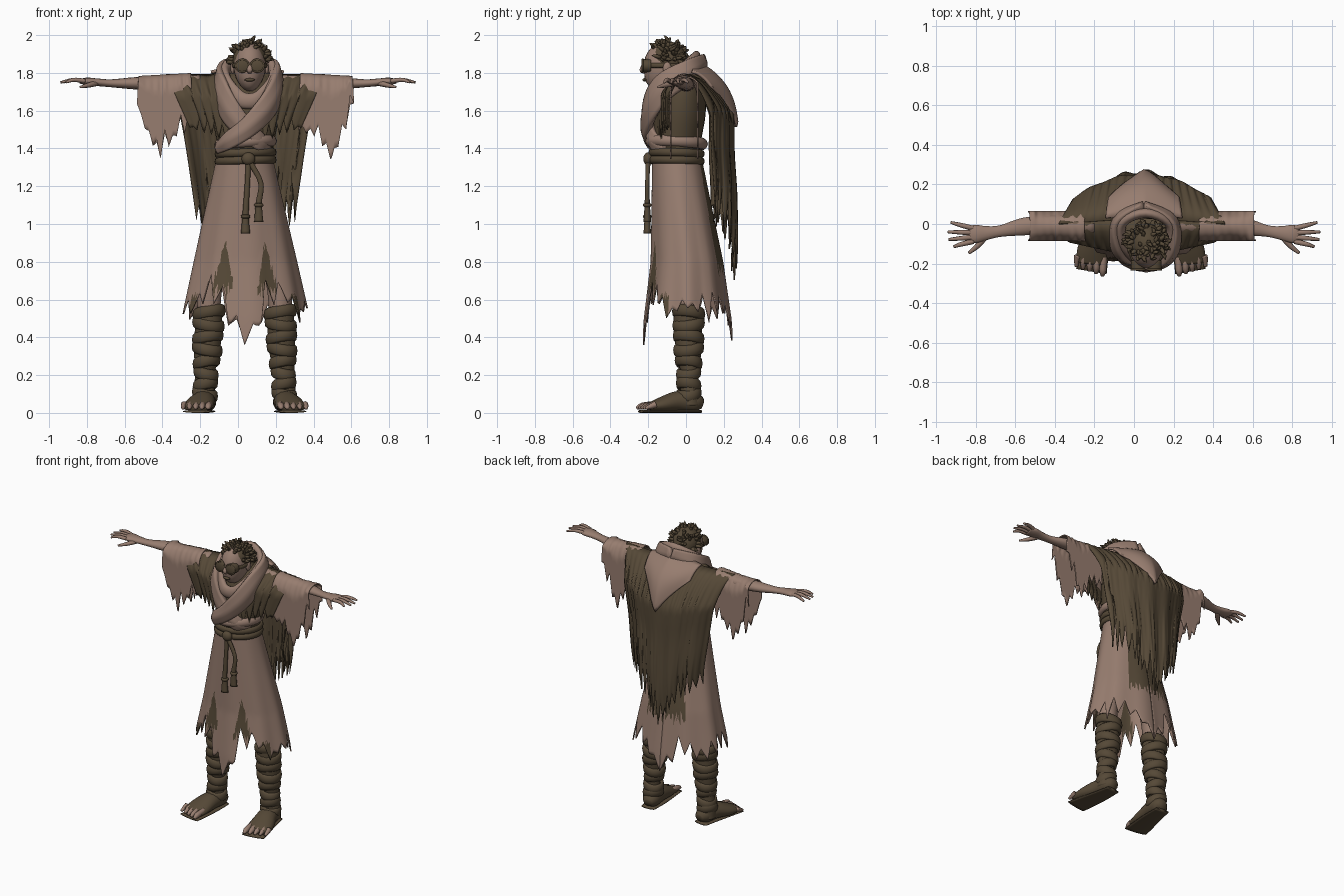
import bpy, bmesh, math, random
from mathutils import Vector

random.seed(4)
if "Cube" in bpy.data.objects:
    bpy.data.objects.remove(bpy.data.objects["Cube"], do_unlink=True)
CX = 0.04  # body axis


def material(name, rgb):
    m = bpy.data.materials.new(name)
    m.use_nodes = True
    m.diffuse_color = (*rgb, 1)
    bsdf = next(n for n in m.node_tree.nodes if n.type == 'BSDF_PRINCIPLED')
    bsdf.inputs["Base Color"].default_value = (*rgb, 1)
    return m


LIGHT = material("light_brown", (0.31, 0.205, 0.16))
DARK = material("dark_brown", (0.092, 0.066, 0.038))


def build(name, verts, faces, mat, thick=0):
    me = bpy.data.meshes.new(name)
    me.from_pydata([tuple(v) for v in verts], [], faces)
    bm = bmesh.new()
    bm.from_mesh(me)
    bmesh.ops.recalc_face_normals(bm, faces=bm.faces)
    bm.to_mesh(me)
    bm.free()
    me.materials.append(mat)
    me.materials.append(DARK if mat == LIGHT else LIGHT)
    ob = bpy.data.objects.new(name, me)
    bpy.context.scene.collection.objects.link(ob)
    for p in me.polygons:
        p.use_smooth = True
    if thick:
        mod = ob.modifiers.new("cloth", 'SOLIDIFY')
        mod.thickness, mod.offset = thick, 0
    return ob


def paint(ob, rule):
    for p in ob.data.polygons:
        if rule(p.center):
            p.material_index = 1


def lerp(table, x):
    for (a, p), (b, q) in zip(table, table[1:]):
        if x <= b:
            return p + (q - p) * max(0, (x - a) / (b - a))
    return table[-1][1]


def rag(n, lo, hi):
    """Jagged hem: lifts every second of n points by a random amount."""
    vals = [random.uniform(lo, hi) * (k % 2) + random.uniform(0, lo) for k in range(n + 1)]

    def f(t):
        i = min(int(t * n + 1e-6), n - 1)
        return vals[i] + (vals[i + 1] - vals[i]) * (t * n - i)
    return f


def sheet(name, f, nu, nv, mat, thick=0.008):
    verts = [f(i / nu, j / nv) for i in range(nu + 1) for j in range(nv + 1)]
    w = nv + 1
    faces = [(i * w + j, i * w + j + 1, (i + 1) * w + j + 1, (i + 1) * w + j)
             for i in range(nu) for j in range(nv)]
    return build(name, verts, faces, mat, thick)


def radial(p):
    return Vector((p.x - CX, p.y + 0.05, 0))


def tube(name, pts, sizes, mat, nrm=Vector((0, 0, 1)), n=14, closed=False, steps=5, ridge=0):
    """Sweep an ellipse (thickness along nrm, width across) on a smooth path."""
    P = [Vector(p) for p in pts]
    S = [Vector(s) for s in (sizes if isinstance(sizes, list) else [sizes] * len(P))]
    k = len(P)

    def spline(A, t):
        i = int(t)
        g = lambda j: A[j % k] if closed else A[max(0, min(k - 1, j))]
        a, b, c, d = g(i - 1), g(i), g(i + 1), g(i + 2)
        f = t - i
        return b + (c - a) * f / 2 + (2 * a - 5 * b + 4 * c - d) * f * f / 2 + (3 * b - a - 3 * c + d) * f ** 3 / 2
    m = k * steps if closed else (k - 1) * steps + 1
    C = [spline(P, i / steps) for i in range(m)]
    verts = []
    for i, c in enumerate(C):
        t = C[(i + 1) % m] - C[i - 1] if closed else C[min(i + 1, m - 1)] - C[max(i - 1, 0)]
        t.normalize()
        nn = nrm(c) if callable(nrm) else nrm
        side = t.cross(nn).normalized()
        nn = side.cross(t)
        s = spline(S, i / steps)
        for j in range(n):
            a = math.tau * j / n
            r = 1 + ridge * math.cos(5 * a)
            verts.append(c + (nn * s.x * math.cos(a) + side * s.y * math.sin(a)) * r)
    faces = [((i % m) * n + j, (i % m) * n + (j + 1) % n, ((i + 1) % m) * n + (j + 1) % n, ((i + 1) % m) * n + j)
             for i in range(m if closed else m - 1) for j in range(n)]
    if not closed:
        faces += [tuple(range(n)), tuple(range((m - 1) * n, m * n))]
    return build(name, verts, faces, mat)


def ring(name, c, rx, ry, size, mat, tilt=0.0, ridge=0):
    pts = [(c[0] + rx * math.cos(a), c[1] + ry * math.sin(a), c[2] + tilt * math.cos(a + 0.6))
           for a in (math.tau * i / 12 for i in range(12))]
    mid = Vector(c)
    return tube(name, pts, size, mat, lambda p: Vector((p.x - mid.x, p.y - mid.y, 0)), 8, True, 3, ridge)


def ball(name, c, r, mat):
    """Ellipsoid from a tube of stacked rings."""
    N = 14
    verts = [(c[0] + r[0] * math.sin(math.pi * i / N) * math.cos(math.tau * j / 24),
              c[1] + r[1] * math.sin(math.pi * i / N) * math.sin(math.tau * j / 24),
              c[2] + r[2] * math.cos(math.pi * i / N)) for i in range(N + 1) for j in range(24)]
    faces = [(i * 24 + j, i * 24 + (j + 1) % 24, i * 24 + 24 + (j + 1) % 24, i * 24 + 24 + j)
             for i in range(N) for j in range(24)]
    return build(name, verts, faces, mat)


Y = Vector((0, 1, 0))
# torso and neck
tube("torso", [(CX, -.05, 1.3), (CX, -.05, 1.42), (CX, -.03, 1.6), (CX, -.01, 1.74), (CX, 0, 1.79)],
     [(.12, .14), (.125, .15), (.135, .18), (.11, .17), (.06, .1)], DARK, Y, 28)
tube("neck", [(.05, -.03, 1.68), (.06, -.08, 1.8)], (.055, .055), LIGHT, Y)

# skirt with a torn hem and worn dark patches
teeth = rag(48, .03, .15)
HEM = [(0, .34), (12, .42), (20, .55), (40, .58), (60, .5), (90, .54), (120, .47), (150, .52), (180, .38)]
RX = [(.35, .36), (.5, .335), (.8, .27), (1, .225), (1.37, .14)]
RY = [(.35, .235), (.5, .225), (.8, .187), (1, .165), (1.37, .125)]


def skirt_point(u, v):
    a = (u * 2 - 1) * math.pi
    hem = lerp(HEM, abs(math.degrees(a))) + teeth(u)
    z = 1.37 + (hem - 1.37) * v
    cy = lerp([(.4, .01), (.8, .005), (1.37, -.05)], z)
    fold = 1 + .025 * math.sin(a * 9) * v
    return (CX - .005 + lerp(RX, z) * math.sin(a) * fold, cy - lerp(RY, z) * math.cos(a) * fold, z)


def skirt_dark(c):
    a = abs(math.degrees(math.atan2(c.x - CX, -c.y)))
    zig = .04 * abs((a / 4) % 2 - 1)
    front = .63 + zig < c.z < .9 and abs(a - 33) < 55 * (.92 - c.z)
    return front or (a > 138 and c.z > .72 + zig * 2) or (62 < a < 72 and c.z < .62)


paint(sheet("skirt", skirt_point, 144, 40, LIGHT), skirt_dark)

# belt, knot and hanging cords
for z in (1.335, 1.375):
    ring("belt", (CX, -.05, z), .15, .135, (.014, .021), DARK, .006)
ball("belt_knot", (.055, -.2, 1.345), (.036, .026, .034), DARK)
for x, low in ((.04, .95), (.11, 1.01)):
    tube("belt_cord", [(.055, -.2, 1.34), (x + .01, -.205, 1.22), (x, -.205, low + .1), (x, -.205, low)],
         [(.013, .015), (.011, .014), (.014, .017), (.02, .025)], DARK, Y)
    ring("cord_wrap", (x, -.205, low + .09), .017, .015, (.008, .01), DARK)

# cape, draped from the arms
cape_teeth = rag(36, .06, .24)
panel_teeth = rag(12, .02, .1)


def cape_point(u, v, hem):
    w = abs(u)
    z = 1.84 - .05 * min(1, w * 2.2)
    y0 = .03 - .03 * w
    y = y0 + (.25 - .12 * w * w - y0) * min(1, v / .28) ** .6
    y += .012 * math.sin(u * 14) * v - .03 * math.sin(v * 6) * max(0, v - .4)
    return Vector((CX + .42 * u * (1 - .38 * v ** .6), y, z + (hem - z) * v))


def cape_base(u):
    return 1.0 - .3 * (1 - abs(u)) ** 1.2


sheet("cape_back", lambda t, v: cape_point(2 * t - 1, v, cape_base(2 * t - 1) + cape_teeth(t)), 72, 30, DARK)


# hood lying on the upper back
def hood_point(t, v):
    u = 2 * t - 1
    p = cape_point(u * .46, v * .3 * (1 - .72 * abs(u)), cape_base(u * .46))
    lift = .03 * (1 - u * u) * math.sin(math.pi * v)
    return p + Vector((.01, .014 + lift, .016 + lift * .6))


sheet("hood", hood_point, 32, 14, LIGHT, .014)

for s, side in ((1, "left"), (-1, "right")):
    # cape front panel
    def panel(t, v):
        w = .22 + .78 * t
        z, hem = 1.84 - .05 * min(1, w * 2.2), 1.4 + .1 * w + panel_teeth(t)
        y0 = .03 - .03 * w
        y = y0 + (-.17 + .08 * w - y0) * min(1, v * 2.5) ** .6
        return (CX + s * .42 * w * (1 - .3 * v), y, z + (hem - z) * v)
    sheet(side + "_cape_front", panel, 36, 14, DARK)

    # ragged sleeve folded over the arm
    front, back = rag(14, .02, .13), rag(14, .02, .13)

    def sleeve(t, v):
        k = 2 * v - 1
        top = 1.795 - .015 * t
        hem = lerp([(0, 1.48), (.3, 1.46), (.6, 1.33), (.8, 1.45), (1, 1.62)], t) + (front if k < 0 else back)(t)
        y = math.copysign(.072 * min(1, abs(k) * 3) ** .55, k)
        return (CX + s * (.29 + .275 * t + .02 * abs(k) * (t - .5)), y - .01, top + (hem - top) * abs(k) ** 1.35)
    sheet(side + "_sleeve", sleeve, 42, 28, LIGHT)

    # arm and hand
    tube(side + "_arm", [(s * .2, 0, 1.745), (s * .4, 0, 1.745), (s * .55, -.012, 1.745), (s * .67, -.035, 1.745),
                         (s * .74, -.045, 1.75), (s * .8, -.05, 1.755), (s * .835, -.055, 1.755)],
         [(.045, .05), (.04, .045), (.032, .046), (.021, .03), (.02, .035), (.02, .047), (.012, .04)], LIGHT)
    for i, (tx, ty) in enumerate(((.925, .008), (.94, -.04), (.936, -.078), (.91, -.115))):
        by = -.022 - .022 * i
        tube(side + "_finger", [(s * .81, by, 1.757), (s * .87, (by + ty) / 2, 1.763), (s * tx, ty, 1.75)],
             [(.012, .013), (.011, .012), (.006, .007)], LIGHT, n=8)
    tube(side + "_thumb", [(s * .75, -.06, 1.745), (s * .79, -.11, 1.735), (s * .835, -.148, 1.725)],
         [(.015, .018), (.013, .014), (.006, .007)], LIGHT, n=8)

    # leg with wrapped boot
    x = lambda d: CX - .005 + s * d
    tube(side + "_knee", [(x(.13), 0, .9), (x(.18), 0, .7), (x(.19), 0, .5)], [(.08, .09), (.07, .07), (.06, .06)], LIGHT, Y)
    tube(side + "_boot", [(x(.19), .01, .545), (x(.192), .01, .45), (x(.2), .015, .32), (x(.212), .02, .2),
                          (x(.215), .02, .1), (x(.215), .02, .04)],
         [(.075, .074), (.074, .073), (.066, .07), (.046, .052), (.052, .058), (.06, .06)], DARK, Y)
    for i, z in enumerate((.53, .47, .4, .34, .27, .21, .15, .1)):
        r = lerp([(.1, .055), (.2, .052), (.34, .068), (.53, .074)], z)
        ring(side + "_boot_wrap", (x(.215 - .05 * z), .014, z), r, r, (.014, .032), DARK, .014 * (-1) ** i)
    tube(side + "_foot", [(x(.2), .088, .045), (x(.205), .05, .055), (x(.22), -.04, .06), (x(.24), -.13, .043),
                          (x(.25), -.2, .03)],
         [(.025, .03), (.053, .055), (.056, .066), (.041, .082), (.022, .08)], DARK)
    tube(side + "_sole", [(x(.205), .08, .008), (x(.22), -.06, .008), (x(.25), -.24, .008)],
         [(.008, .05), (.008, .066), (.008, .08)], DARK)
    for i in range(5):
        d, end = .188 + .033 * i, -.262 + .012 * i
        tube(side + "_toe", [(x(d), -.16, .045), (x(d + .004), end + .03, .036), (x(d + .006), end, .024)],
             [(.018, .017), (.018 - .001 * i, .018 - .001 * i), (.008, .009)], LIGHT, n=8)

# scarf wrapped round the neck and crossed on the chest
BACK = (.05, .09, 1.85)
wide = [(.025, .05), (.032, .062), (.034, .07), (.034, .065), (.03, .052), (.025, .045), (.015, .03)]
tube("scarf_under", [BACK, (-.075, .02, 1.8), (-.085, -.11, 1.71), (-.035, -.17, 1.59), (.05, -.185, 1.49),
                     (.12, -.16, 1.43), (.16, -.1, 1.4)], wide, LIGHT, radial, 20, ridge=.07)
tube("scarf_over", [BACK, (.185, .02, 1.81), (.2, -.11, 1.73), (.15, -.185, 1.62), (.05, -.21, 1.51),
                    (-.05, -.18, 1.44), (-.11, -.1, 1.4)], wide, LIGHT, radial, 20, ridge=.07)
tube("scarf_collar", [(.06, .055, 1.875), (-.055, .01, 1.83), (-.06, -.1, 1.75), (.0, -.17, 1.67), (.06, -.185, 1.65),
                      (.12, -.17, 1.67), (.18, -.1, 1.75), (.175, .01, 1.83)], (.025, .042), LIGHT, radial, 16, True)
ring("scarf_fold", (CX, -.05, 1.43), .145, .145, (.02, .03), LIGHT, .012, .08)

# head and face
head = ball("head", (.062, -.115, 1.832), (.085, .11, .13), LIGHT)
for v in head.data.vertices:
    if v.co.z < 1.8:
        v.co.x += (.062 - v.co.x) * (1.8 - v.co.z) * 1.5
        v.co.y -= (1.8 - v.co.z) * .2
tube("nose", [(.062, -.22, 1.85), (.062, -.236, 1.815), (.062, -.222, 1.8)], [(.008, .01), (.01, .014), (.005, .01)], LIGHT, Y)
ball("mouth", (.062, -.218, 1.763), (.027, .012, .009), DARK)
ring("goggle_strap", (.062, -.112, 1.84), .088, .11, (.006, .013), DARK)
for s in (1, -1):
    gx = .062 + s * .04
    tube("goggle_lens", [(gx, -.185, 1.838), (gx, -.228, 1.838), (gx, -.236, 1.838)],
         [(.036, .038), (.034, .037), (.026, .029)], DARK)
    ring_pts = [(gx + .035 * math.cos(a), -.23, 1.838 + .033 * math.sin(a)) for a in (math.tau * i / 10 for i in range(10))]
    tube("goggle_rim", ring_pts, (.006, .006), DARK, Y, 6, True, 2)
    ball("ear", (.062 + s * .09, -.1, 1.825), (.012, .022, .032), LIGHT)

# tousled hair
HC = Vector((.062, -.097, 1.868))
ball("hair", HC, (.09, .1, .1), DARK)
for i in range(110):
    a, h = random.uniform(0, math.tau), random.uniform(-.15, 1)
    r = math.sqrt(1 - h * h)
    if math.sin(a) * r < -.5 and h < .55:
        continue
    d = Vector((math.cos(a) * r, math.sin(a) * r, h))
    swirl = Vector((-math.sin(a), math.cos(a), random.uniform(-.3, .3))) * random.uniform(-.035, .035)
    root = HC + d * .088
    tip = root + d * random.uniform(.022, .04) + swirl
    tip.z = min(tip.z, 1.998)
    tube("hair_tuft", [root, (root + tip) / 2 + d * .008, tip], [(.012, .014), (.009, .01), (.001, .001)],
         DARK, Vector((.31, .52, .8)), 5, steps=2)
